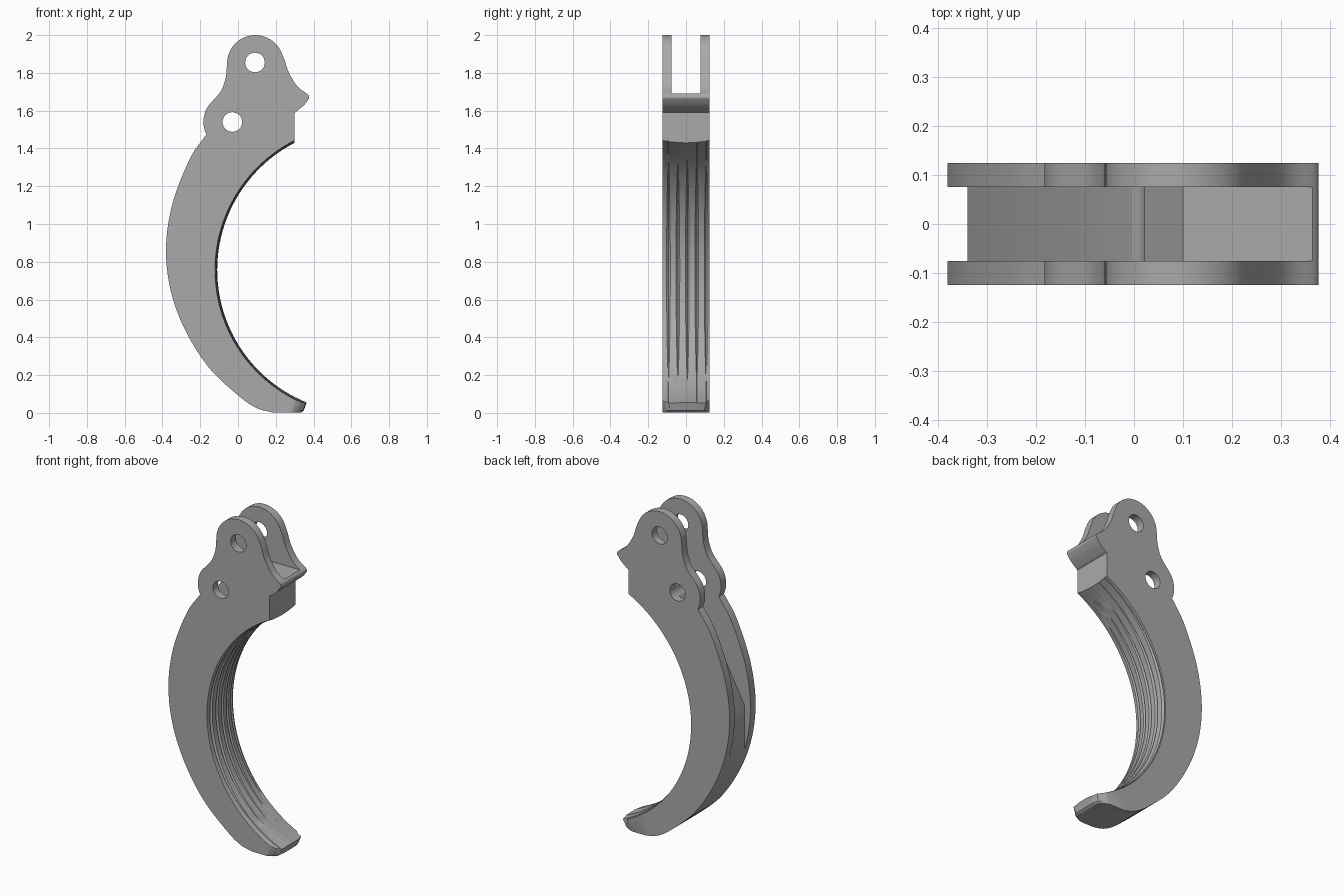
import bpy
from math import sin, cos, pi, acos, sqrt, radians
from mathutils import Vector

cube = bpy.data.objects.get("Cube")
if cube:
    bpy.data.objects.remove(cube)

grey = bpy.data.materials.new("plain grey")
grey.use_nodes = True
colour = (0.4, 0.4, 0.4, 1)
grey.diffuse_color = colour
grey.node_tree.nodes["Principled BSDF"].inputs["Base Color"].default_value = colour

HALF = 0.125                       # half thickness
CX, CZ, R = 0.647, 0.757, 0.757    # circle of the finger side
PIVOT, LINK = (0.09, 1.855), (-0.03, 1.54)


def make(name, verts, faces):
    mesh = bpy.data.meshes.new(name)
    mesh.from_pydata(verts, [], faces)
    mesh.materials.append(grey)
    obj = bpy.data.objects.new(name, mesh)
    bpy.context.collection.objects.link(obj)
    return obj


def arc(cx, cz, r, a0, a1, n):
    angles = [radians(a0 + (a1 - a0) * i / n) for i in range(n + 1)]
    return [(cx + r * cos(a), cz + r * sin(a)) for a in angles]


def spline(points, n):
    """Smooth curve through the points."""
    p = [Vector(q) for q in points]
    p = [2 * p[0] - p[1]] + p + [2 * p[-1] - p[-2]]
    out = []
    for a, b, c, d in zip(p, p[1:], p[2:], p[3:]):
        for i in range(n):
            t = i / n
            q = (2 * b + (c - a) * t + (2 * a - 5 * b + 4 * c - d) * t * t
                 + (3 * b - a - 3 * c + d) * t ** 3) / 2
            out.append((q.x, q.y))
    return out + [tuple(points[-1])]


def loft(name, rings):
    """Skin equal rings and cap both ends."""
    n = len(rings[0])
    verts = [v for ring in rings for v in ring]
    faces = [list(range(n)), list(range(len(verts) - n, len(verts)))[::-1]]
    for k in range(len(rings) - 1):
        for i in range(n):
            j = (i + 1) % n
            faces.append([k * n + j, k * n + i, (k + 1) * n + i, (k + 1) * n + j])
    return make(name, verts, faces)


def prism(name, outline, half):
    return loft(name, [[(x, y, z) for x, z in outline] for y in (-half, half)])


# Fixed outline: beak, pivot lobe, link lobe, curved back, toe
head = [(0.30, 1.59)]
head += spline([(0.305, 1.592), (0.35, 1.63), (0.376, 1.664)], 4)
head += spline([(0.377, 1.672), (0.368, 1.687), (0.315, 1.728), (0.27, 1.80), (0.246, 1.87)], 5)
head += arc(0.092, 1.85, 0.15, 20, 178, 20)
head += spline([(-0.06, 1.82), (-0.066, 1.77), (-0.09, 1.705), (-0.14, 1.645)], 5)
head += arc(-0.03, 1.54, 0.153, 143, 206, 9)
back = spline([(-0.175, 1.465), (-0.255, 1.345), (-0.345, 1.115), (-0.381, 0.88),
               (-0.357, 0.65), (-0.278, 0.435), (-0.15, 0.235), (0.01, 0.085),
               (0.10, 0.025), (0.18, 0.003)], 6)
fixed = head + back

# Columns across the thickness: (base y, offset within groove, groove depth)
W = 0.010
columns = [(-HALF, 0, 0), (-0.122, 0, 0), (-0.116, 0, 0), (-0.108, 0, 0)]
for g in range(5):
    c = -0.093 + 0.05 * g
    columns += [(c, -W, 0), (c, 0, 0.011), (c, W, 0)]
columns += [(0.1215, 0, 0), (HALF, 0, 0)]

STEPS = 48
rings = []
for base, off, depth in columns:
    y = base + off
    edge = abs(y) / HALF
    setback = 0.06 * edge ** 7           # rounded toe corners
    r = R + 0.012 * edge ** 2            # crowned finger face
    ring = [(0.335 - setback, y, 0.003), (0.348 - setback, y, 0.012)]
    a0 = pi + radians(68) - setback / R
    a1 = pi - acos((CX - 0.30) / r)
    for i in range(STEPS + 1):
        a = a0 + (a1 - a0) * i / STEPS
        lens = max(0.0, 1 - ((a - pi) / radians(53)) ** 2)
        rr = r + depth * lens
        ring.append((CX + rr * cos(a), base + off * max(lens, 0.1), CZ + rr * sin(a)))
    ring += [(x, y, z) for x, z in fixed]
    rings.append(ring)
lever = loft("lever_body", rings)

# Cutters: fork slot and two pin holes
slot = [(0.10, 1.69), (0.6, 1.69), (0.6, 2.2), (-0.6, 2.2), (-0.6, 0.5),
        (-0.34, 0.5), (-0.34, 0.86)]
cutters = [prism("slot_cutter", slot, 0.076)]
for name, (x, z) in (("pivot_hole_cutter", PIVOT), ("link_hole_cutter", LINK)):
    cutters.append(prism(name, arc(x, z, 0.052, 0, 348.75, 31), 0.3))

bpy.ops.object.select_all(action='DESELECT')
for obj in cutters + [lever]:
    obj.select_set(True)
    bpy.context.view_layer.objects.active = obj
    bpy.ops.object.mode_set(mode='EDIT')
    bpy.ops.mesh.select_all(action='SELECT')
    bpy.ops.mesh.normals_make_consistent(inside=False)
    bpy.ops.object.mode_set(mode='OBJECT')
    obj.select_set(False)

lever.select_set(True)
bpy.context.view_layer.objects.active = lever
for cutter in cutters:
    mod = lever.modifiers.new(cutter.name, 'BOOLEAN')
    mod.operation = 'DIFFERENCE'
    mod.solver = 'EXACT'
    mod.object = cutter
    bpy.ops.object.modifier_apply(modifier=mod.name)
for cutter in cutters:
    bpy.data.objects.remove(cutter)
bpy.ops.object.shade_smooth_by_angle(angle=radians(28))
